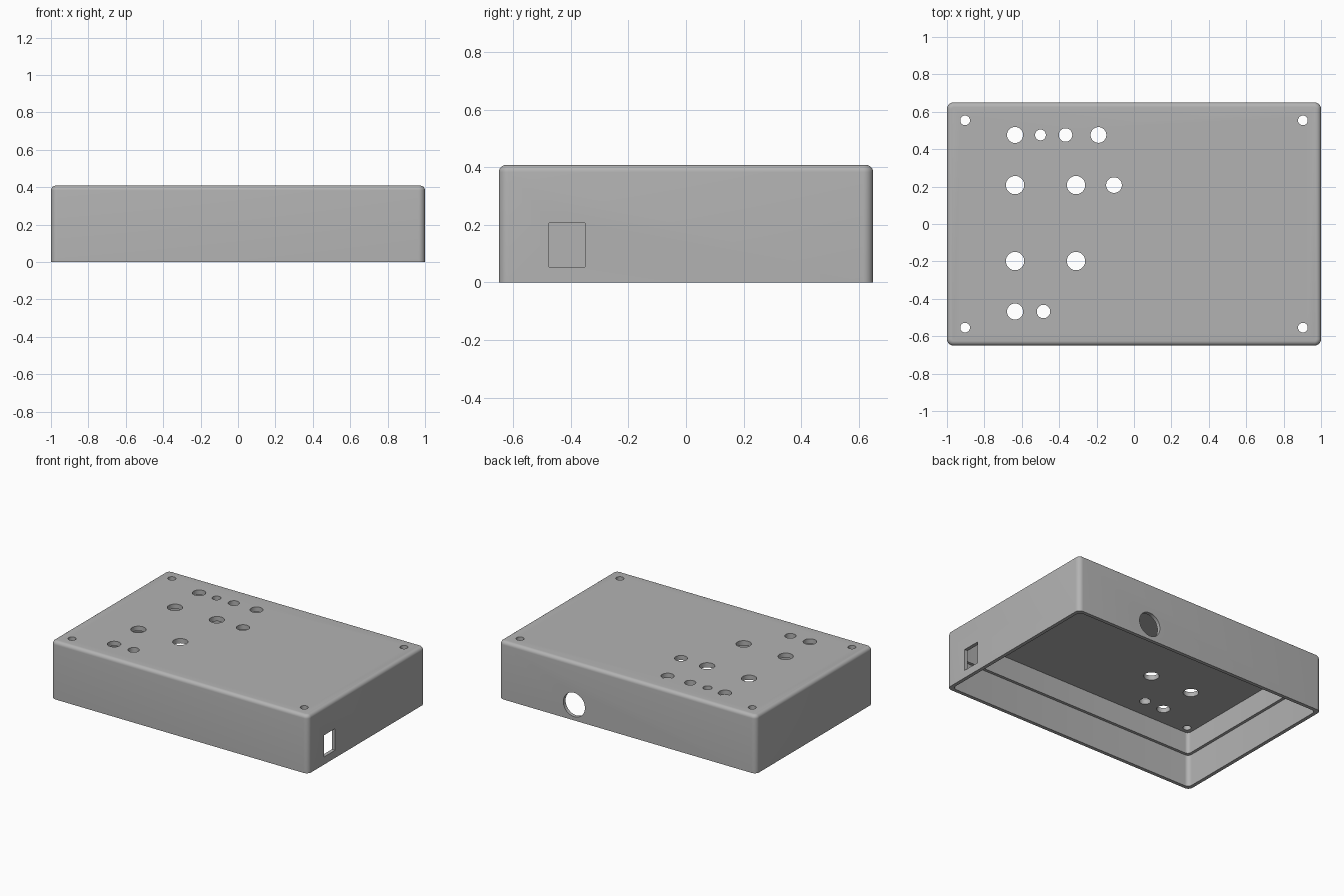
import bpy, bmesh, math
from mathutils import Matrix

if "Cube" in bpy.data.objects:
    bpy.data.objects.remove(bpy.data.objects["Cube"])

HX, HY, H = 1.0, 0.65, 0.408      # half length, half width, height
WALL, STEP, STEP_Z = 0.025, 0.045, 0.225
CEIL_Z, R, FILLET = 0.375, 0.035, 0.025


def ring(bm, inset, z, r, seg=8):
    """Rounded rectangle loop of vertices, inset from the outer wall."""
    verts = []
    for k, (sx, sy) in enumerate([(1, 1), (-1, 1), (-1, -1), (1, -1)]):
        cx, cy = sx * (HX - inset - r), sy * (HY - inset - r)
        for i in range(seg + 1):
            a = math.pi / 2 * (k + i / seg)
            verts.append(bm.verts.new((cx + r * math.cos(a), cy + r * math.sin(a), z)))
    return verts


# Enclosure shell: from the ceiling, down the stepped inner wall, up outside
bm = bmesh.new()
loops = [ring(bm, STEP, CEIL_Z, 0.025), ring(bm, STEP, STEP_Z, 0.025),
         ring(bm, WALL, STEP_Z, 0.03), ring(bm, WALL, 0, 0.03), ring(bm, 0, 0, R)]
for i in range(7):
    a = math.pi / 2 * i / 6
    d = FILLET * (1 - math.cos(a))
    loops.append(ring(bm, d, H - FILLET + FILLET * math.sin(a), R - d))
for lo, hi in zip(loops, loops[1:]):
    for i in range(len(lo)):
        j = (i + 1) % len(lo)
        bm.faces.new((lo[i], lo[j], hi[j], hi[i]))
bm.faces.new(loops[0])
bm.faces.new(loops[-1])
bmesh.ops.recalc_face_normals(bm, faces=bm.faces)
mesh = bpy.data.meshes.new("enclosure_shell")
bm.to_mesh(mesh)
bm.free()
shell = bpy.data.objects.new("enclosure_shell", mesh)
bpy.context.collection.objects.link(shell)

grey = bpy.data.materials.new("light_grey")
grey.diffuse_color = (0.45, 0.45, 0.45, 1)
grey.use_nodes = True
grey.node_tree.nodes["Principled BSDF"].inputs["Base Color"].default_value = grey.diffuse_color
mesh.materials.append(grey)

# Cutters: control holes, corner screw holes, back jack hole, side port
holes = [(-0.636, 0.476, 0.043), (-0.5, 0.476, 0.029), (-0.366, 0.476, 0.036),
         (-0.19, 0.476, 0.042), (-0.636, 0.208, 0.049), (-0.31, 0.208, 0.049),
         (-0.107, 0.208, 0.042), (-0.636, -0.198, 0.049), (-0.31, -0.198, 0.049),
         (-0.636, -0.468, 0.043), (-0.484, -0.468, 0.036)]
holes += [(sx * 0.903, sy * 0.554, 0.026) for sx in (-1, 1) for sy in (-1, 1)]
cb = bmesh.new()


def drill(matrix, r, depth):
    bmesh.ops.create_cone(cb, cap_ends=True, segments=40, radius1=r, radius2=r,
                          depth=depth, matrix=matrix)


for x, y, r in holes:
    drill(Matrix.Translation((x, y, H)), r, 0.16)
drill(Matrix.Translation((0.415, HY, 0.11)) @ Matrix.Rotation(math.pi / 2, 4, 'X'), 0.084, 0.2)
bmesh.ops.create_cube(cb, size=1, matrix=Matrix.Translation((HX, -0.4125, 0.13))
                      @ Matrix.Diagonal((0.2, 0.125, 0.152, 1)))
cut_mesh = bpy.data.meshes.new("hole_cutter")
cb.to_mesh(cut_mesh)
cb.free()
cut_mesh.materials.append(grey)
cutter = bpy.data.objects.new("hole_cutter", cut_mesh)
bpy.context.collection.objects.link(cutter)
cutter.hide_render = True

# Apply the cut, then smooth the rounded edges
bpy.context.view_layer.objects.active = shell
shell.select_set(True)
mod = shell.modifiers.new("holes", 'BOOLEAN')
mod.operation, mod.solver, mod.object = 'DIFFERENCE', 'EXACT', cutter
bpy.ops.object.modifier_apply(modifier=mod.name)
bpy.data.objects.remove(cutter)
bpy.ops.object.shade_smooth_by_angle(angle=math.radians(35))
